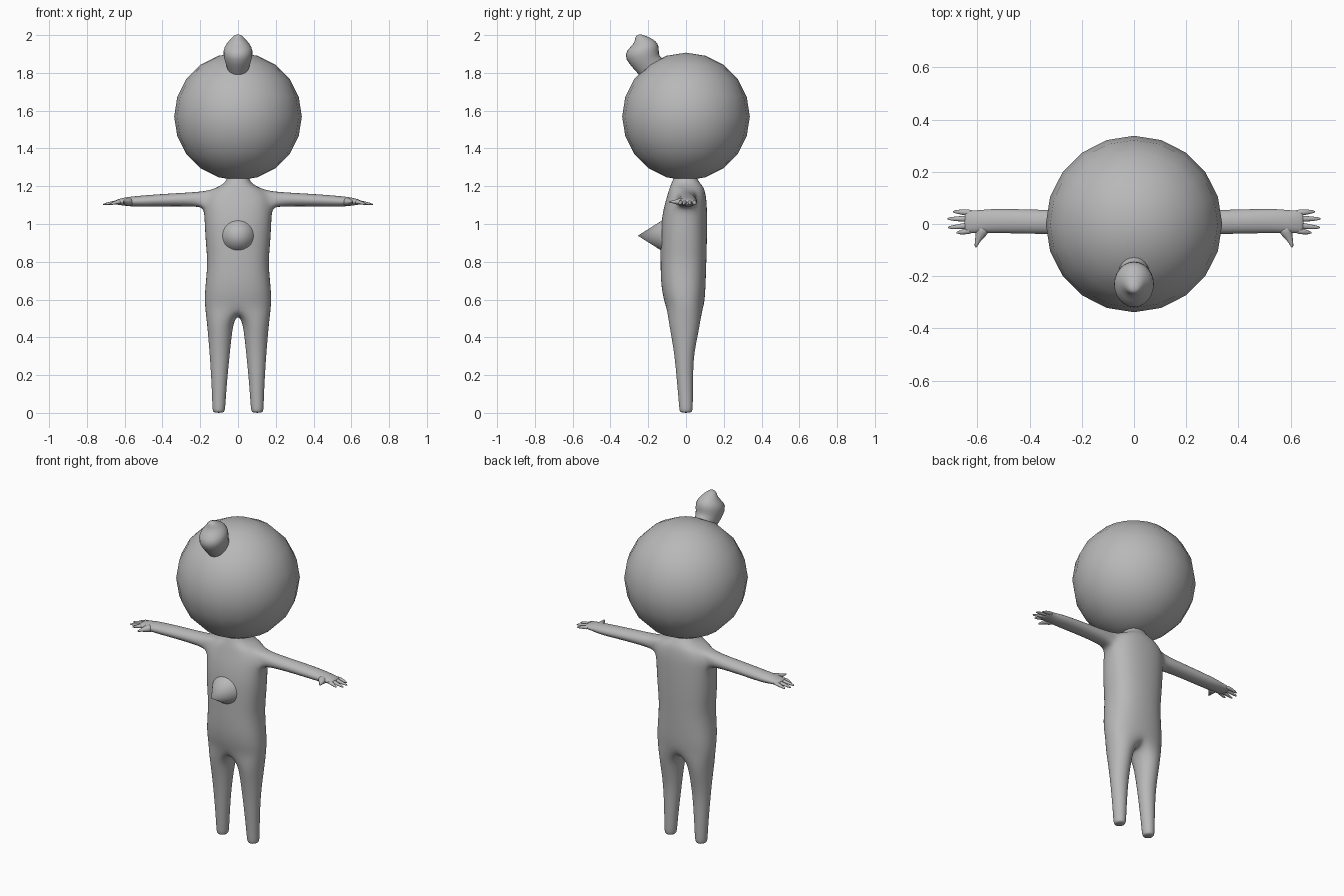
import bpy, bmesh, math
from mathutils import Vector

if "Cube" in bpy.data.objects:
    bpy.data.objects.remove(bpy.data.objects["Cube"])

grey = bpy.data.materials.new("plain grey")
grey.diffuse_color = (0.48, 0.48, 0.48, 1)
grey.use_nodes = True
grey.node_tree.nodes["Principled BSDF"].inputs["Base Color"].default_value = grey.diffuse_color


def finish(name, bm, mirror=False, subdiv=0):
    bmesh.ops.recalc_face_normals(bm, faces=bm.faces)
    me = bpy.data.meshes.new(name)
    bm.to_mesh(me)
    bm.free()
    me.materials.append(grey)
    for p in me.polygons:
        p.use_smooth = True
    ob = bpy.data.objects.new(name, me)
    bpy.context.collection.objects.link(ob)
    if mirror:
        m = ob.modifiers.new("mirror", 'MIRROR')
        m.use_clip = True
        m.merge_threshold = 0.0005
    if subdiv:
        s = ob.modifiers.new("smooth", 'SUBSURF')
        s.levels = s.render_levels = subdiv
    return ob


def ring(bm, c, u, v, angles):
    """Ring of vertices round c, spanned by half-axes u and v."""
    c, u, v = Vector(c), Vector(u), Vector(v)
    return [bm.verts.new(c + u * math.cos(a) + v * math.sin(a)) for a in angles]


def bridge(bm, a, b):
    n = len(a)
    for i in range(n):
        bm.faces.new((a[i], a[(i + 1) % n], b[(i + 1) % n], b[i]))


def circle(n):
    return [2 * math.pi * i / n for i in range(n)]


# Body: half torso with an arm and a leg grown out of it, then mirrored
bm = bmesh.new()
levels = [  # z, half width, front y, back y
    (1.27, .055, -.055, .05), (1.235, .060, -.070, .06), (1.205, .085, -.083, .087),
    (1.178, .150, -.093, .102), (1.13, .180, -.107, .110), (1.085, .182, -.120, .113),
    (1.00, .180, -.135, .114), (.90, .174, -.137, .113), (.80, .164, -.137, .110),
    (.70, .173, -.136, .107), (.62, .180, -.125, .103), (.56, .178, -.108, .096)]
rows = []
for z, w, yf, yb in levels:
    mid, half = (yf + yb) / 2, (yb - yf) / 2
    row = []
    for i in range(9):
        a = math.pi * (i / 8 - .5)
        c, s = math.cos(a), math.sin(a)
        x = 0 if i in (0, 8) else w * c ** .85
        y = mid + half * math.copysign(abs(s) ** .85, s)
        row.append(bm.verts.new((x, y, z)))
    rows.append(row)
for r in range(len(rows) - 1):
    for i in range(8):
        if r in (3, 4) and i in (3, 4):
            continue  # shoulder opening
        bm.faces.new((rows[r][i], rows[r][i + 1], rows[r + 1][i + 1], rows[r + 1][i]))

# Arm and palm
A, B, C = rows[3], rows[4], rows[5]
last = [A[3], A[4], A[5], B[5], C[5], C[4], C[3], B[3]]
bm.verts.remove(B[4])
arm = [  # x, centre y, centre z, half depth, half height
    (.215, .005, 1.131, .048, .038), (.35, .008, 1.128, .046, .034),
    (.47, .011, 1.123, .047, .031), (.55, .012, 1.119, .046, .028),
    (.60, .008, 1.119, .044, .022), (.64, .009, 1.116, .043, .014),
    (.65, .009, 1.115, .036, .010)]
for x, y, z, ry, rz in arm:
    k = 1.1
    new = ring(bm, (x, y, z), (0, ry * k, 0), (0, 0, rz * k),
               [math.radians(135 - 45 * i) for i in range(8)])
    bridge(bm, last, new)
    last = new
bm.faces.new(last)

# Crotch and leg
crotch = [bm.verts.new((0, y, .515)) for y in (.045, -.005, -.055)]
last = rows[-1] + crotch
leg = [  # z, centre x, half width, centre y, half depth
    (.485, .094, .071, -.008, .084), (.40, .096, .061, -.008, .068),
    (.30, .097, .052, -.010, .050), (.18, .099, .042, -.006, .043),
    (.06, .101, .035, -.001, .037), (.012, .102, .033, 0, .035), (0, .102, .025, 0, .027)]
for z, x, rx, y, ry in leg:
    k = 1.045
    new = ring(bm, (x, y, z), (rx * k, 0, 0), (0, ry * k, 0),
               [math.radians(-120 + 30 * i) for i in range(12)])
    bridge(bm, last, new)
    last = new
bm.faces.new(last)
finish("body", bm, mirror=True, subdiv=2)


def digit(name, path):
    """Tapered finger along points of (x, y, z, radius)."""
    bm = bmesh.new()
    axis = (Vector(path[-1][:3]) - Vector(path[0][:3])).normalized()
    side = axis.cross(Vector((0, 0, 1))).normalized()
    up = side.cross(axis)
    rings = [ring(bm, p[:3], side * p[3], up * p[3] * .85, circle(8)) for p in path]
    for a, b in zip(rings, rings[1:]):
        bridge(bm, a, b)
    bm.faces.new(rings[0])
    bm.faces.new(rings[-1])
    finish(name, bm, mirror=True, subdiv=1)


# Fingers and thumb
for i, (y0, y1, tip) in enumerate([(.043, .047, .695), (.020, .020, .716),
                                   (-.003, -.013, .714), (-.024, -.033, .682)]):
    digit("finger_%d" % (i + 1), [(.615, y0, 1.117, .013), (.65, (y0 + y1) / 2, 1.115, .013),
                                  (tip - .015, y1, 1.106, .008), (tip, y1, 1.103, .003)])
digit("thumb", [(.575, -.005, 1.117, .034), (.585, -.035, 1.117, .025),
                (.598, -.060, 1.117, .012), (.605, -.082, 1.117, .007), (.607, -.090, 1.117, .003)])

# Head
bm = bmesh.new()
bmesh.ops.create_uvsphere(bm, u_segments=20, v_segments=10, radius=.338)
bmesh.ops.translate(bm, verts=bm.verts, vec=(0, 0, 1.569))
finish("head", bm)

# Hair bun, leaning forward off the crown
bm = bmesh.new()
bun = [  # front (y, z), back (y, z), half width
    ((-.23, 1.765), (-.10, 1.86), .055), ((-.262, 1.80), (-.145, 1.89), .066),
    ((-.332, 1.875), (-.138, 1.925), .084), ((-.318, 1.92), (-.145, 1.957), .076),
    ((-.272, 1.958), (-.172, 1.98), .050), ((-.272, 1.985), (-.215, 1.997), .030),
    ((-.260, 2.003), (-.238, 2.004), .012)]
last = None
for f, b, w in bun:
    f, b = Vector((0, *f)), Vector((0, *b))
    new = ring(bm, (f + b) / 2, (w, 0, 0), (b - f) / 2, circle(12))
    if last:
        bridge(bm, last, new)
    last = new
bm.faces.new(last)
finish("hair_bun", bm, subdiv=1)

# Cone on the belly
bm = bmesh.new()
base = ring(bm, (0, -.128, .938), (.082, 0, 0), (0, 0, .08), circle(32))
tip = bm.verts.new((0, -.255, .938))
for i in range(32):
    bm.faces.new((base[i], base[(i + 1) % 32], tip))
bm.faces.new(base)
cone = finish("belly_cone", bm)
bpy.context.view_layer.objects.active = cone
cone.select_set(True)
bpy.ops.object.shade_smooth_by_angle(angle=math.radians(40))
